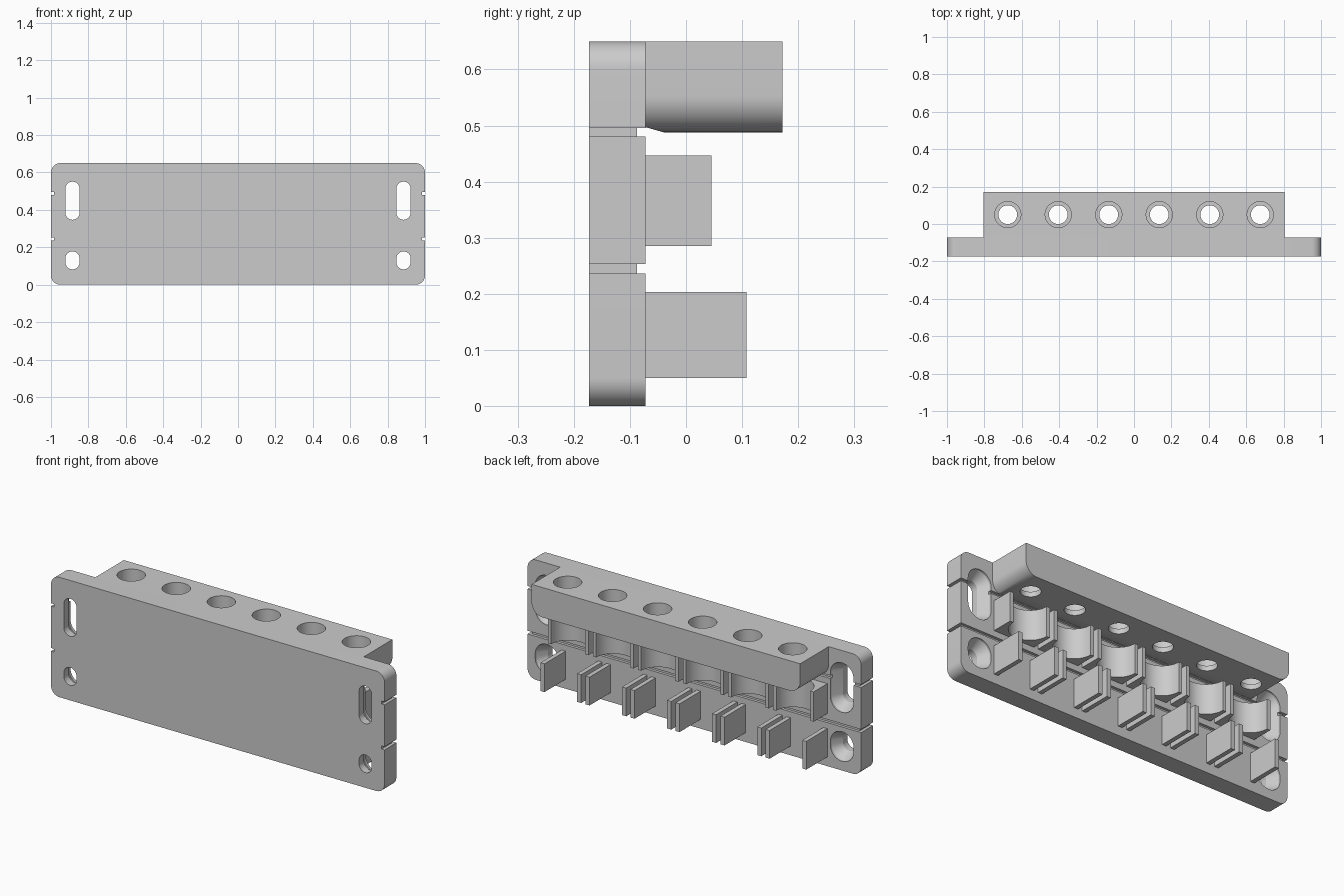
import bpy, bmesh
from math import pi, cos, sin

cube = bpy.data.objects.get("Cube")
if cube:
    bpy.data.objects.remove(cube)

grey = bpy.data.materials.new("light_grey")
grey.use_nodes = True
grey.diffuse_color = (0.6, 0.6, 0.6, 1)
bsdf = next(n for n in grey.node_tree.nodes if n.type == 'BSDF_PRINCIPLED')
bsdf.inputs["Base Color"].default_value = grey.diffuse_color

FRONT, FACE = -0.173, -0.072      # plate front and back
TOP = 0.65
PITCH = 0.27
CENTRES = [PITCH * (i - 2.5) for i in range(6)]
HALF = 0.122                      # half width of one holder
parts = []


def loft(name, rings, axis):
    """Solid through matching outlines; rings are (position on axis, outline)."""
    place = {'x': lambda t, u, v: (t, u, v),
             'y': lambda t, u, v: (u, t, v),
             'z': lambda t, u, v: (u, v, t)}[axis]
    bm = bmesh.new()
    loops = [[bm.verts.new(place(t, u, v)) for u, v in pts] for t, pts in rings]
    bm.faces.new(loops[0])
    bm.faces.new(loops[-1])
    for a, b in zip(loops, loops[1:]):
        for i in range(len(a)):
            j = (i + 1) % len(a)
            bm.faces.new((a[i], a[j], b[j], b[i]))
    bmesh.ops.recalc_face_normals(bm, faces=bm.faces)
    mesh = bpy.data.meshes.new(name)
    bm.to_mesh(mesh)
    bm.free()
    mesh.materials.append(grey)
    ob = bpy.data.objects.new(name, mesh)
    bpy.context.collection.objects.link(ob)
    return ob


def prism(name, pts, axis, a, b):
    return loft(name, [(a, pts), (b, pts)], axis)


def rect(u0, u1, v0, v1):
    return [(u0, v0), (u1, v0), (u1, v1), (u0, v1)]


def arc(u, v, r, start, end, n):
    return [(u + r * cos(start + (end - start) * i / n),
             v + r * sin(start + (end - start) * i / n)) for i in range(n + 1)]


def circle(u, v, r, n=48):
    return arc(u, v, r, 0, 2 * pi, n)[:-1]


def slot(u, v0, v1, r):
    return arc(u, v1, r, 0, pi, 20) + arc(u, v0, r, pi, 2 * pi, 20)


def cut(ob, cutter):
    cutter.hide_render = True
    mod = ob.modifiers.new("cut", 'BOOLEAN')
    mod.operation, mod.solver, mod.object = 'DIFFERENCE', 'EXACT', cutter
    bpy.context.view_layer.objects.active = ob
    bpy.ops.object.modifier_apply(modifier=mod.name)
    bpy.data.objects.remove(cutter)


# Back plate with rounded corners
R = 0.05
outline = (arc(1 - R, TOP - R, R, 0, pi / 2, 10)
           + arc(R - 1, TOP - R, R, pi / 2, pi, 10)
           + arc(R - 1, R, R, pi, 1.5 * pi, 10)
           + arc(1 - R, R, R, 1.5 * pi, 2 * pi, 10))
plate = prism("back_plate", outline, 'y', FRONT, FACE)
parts.append(plate)

# Two grooves across the back, wrapping round the plate ends
for low, high in ((0.236, 0.253), (0.48, 0.496)):
    cut(plate, prism("groove", rect(-0.087, 0, low, high), 'x', -1.1, 1.1))
    for s in (-1, 1):
        cut(plate, prism("notch", rect(-0.3, 0, low, high), 'x', s * 0.983, s * 1.1))

# Countersunk mounting slots
for s in (-1, 1):
    for low, high in ((0.12, 0.14), (0.385, 0.513)):
        narrow, wide = (slot(s * 0.885, low, high, r) for r in (0.038, 0.07))
        cut(plate, loft("mounting_slot", [(-0.2, narrow), (-0.135, narrow),
                                          (-0.082, wide), (0, wide)], 'y'))

# Top bar with rounded lower corners
W, LOW, B = 0.805, 0.488, 0.065
bar_outline = ([(W, TOP), (-W, TOP)]
               + arc(B - W, LOW + B, B, pi, 1.5 * pi, 12)
               + arc(W - B, LOW + B, B, 1.5 * pi, 2 * pi, 12))
bar = prism("top_bar", bar_outline, 'y', FACE, 0.172)
parts.append(bar)
cut(bar, prism("underside_chamfer", [(-0.1, 0.505), (-0.1, 0.47), (-0.04, 0.47),
                                     (-0.04, LOW), (FACE, 0.497)], 'x', -1, 1))

# Stepped bores through the bar
for x in CENTRES:
    small, large = circle(x, 0.05, 0.05), circle(x, 0.05, 0.07)
    cut(bar, prism("large_bore", large, 'z', 0.515, 0.7))
    cut(bar, prism("small_bore", small, 'z', 0.4, 0.6))

# Rounded cradles in the middle row, paired fins in the lower row
cradle = ([(-HALF, FACE - 0.005), (HALF, FACE - 0.005), (HALF, 0.045)]
          + arc(0, 0.045, 0.102, 0, -pi, 32) + [(-HALF, 0.045)])
for i, x in enumerate(CENTRES, 1):
    parts.append(prism(f"cradle_{i}", [(x + u, v) for u, v in cradle],
                       'z', 0.285, 0.447))
    for side, s in (("right", -1), ("left", 1)):
        fin = rect(x + s * HALF, x + s * (HALF - 0.024), FACE - 0.005, 0.108)
        parts.append(prism(f"lower_fin_{side}_{i}", fin, 'z', 0.05, 0.203))

# Smooth the curved faces, keep edges sharp
bpy.ops.object.select_all(action='DESELECT')
for ob in parts:
    ob.select_set(True)
bpy.context.view_layer.objects.active = plate
bpy.ops.object.shade_smooth_by_angle(angle=pi / 6)
